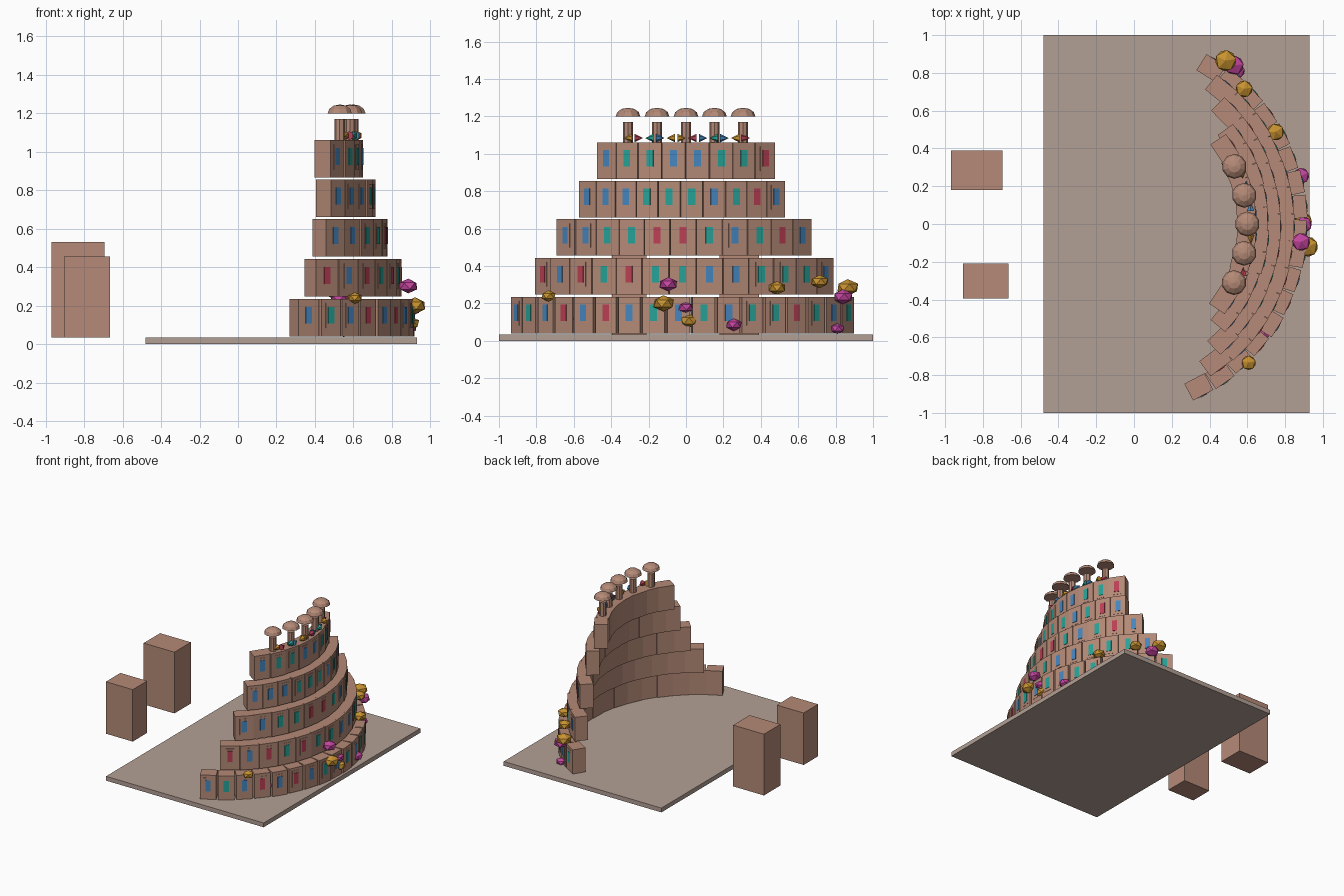
import bpy, bmesh, math, random
from mathutils import Matrix, Vector

if "Cube" in bpy.data.objects:
    bpy.data.objects.remove(bpy.data.objects["Cube"])

random.seed(4)
CX = -0.112  # centre of the curved terraces


def mat(name, r, g, b):
    m = bpy.data.materials.new(name)
    m.diffuse_color = (r, g, b, 1)
    m.use_nodes = True
    m.node_tree.nodes["Principled BSDF"].inputs["Base Color"].default_value = m.diffuse_color
    return m


CLAY = mat("clay", 0.46, 0.255, 0.185)
STONE = mat("pale_stone", 0.45, 0.35, 0.30)
BLUE = mat("blue", 0.06, 0.24, 0.52)
TEAL = mat("teal", 0.02, 0.36, 0.31)
RED = mat("red", 0.50, 0.05, 0.09)
GOLD = mat("gold", 0.58, 0.29, 0.03)
PINK = mat("magenta", 0.56, 0.06, 0.35)


def finish(name, bm, mats):
    me = bpy.data.meshes.new(name)
    bm.to_mesh(me)
    bm.free()
    for m in mats:
        me.materials.append(m)
    ob = bpy.data.objects.new(name, me)
    bpy.context.collection.objects.link(ob)
    return ob


def add_box(bm, frame, centre, size, idx=0):
    m = frame @ Matrix.Translation(centre) @ Matrix.Diagonal((*size, 1))
    geo = bmesh.ops.create_cube(bm, size=1, matrix=m)
    for f in {f for v in geo["verts"] for f in v.link_faces}:
        f.material_index = idx


def box(name, lo, hi, m):
    bm = bmesh.new()
    lo, hi = Vector(lo), Vector(hi)
    add_box(bm, Matrix(), (lo + hi) / 2, hi - lo)
    finish(name, bm, [m])


# Ground slab and the two detached blocks
box("ground_slab", (-0.48, -1, 0), (0.93, 1, 0.035), STONE)
box("tall_block", (-0.97, 0.18, 0.035), (-0.695, 0.39, 0.53), CLAY)
box("short_block", (-0.905, -0.395, 0.035), (-0.665, -0.21, 0.455), CLAY)

# Curved terraces: outer radius, start angle, end angle, room count, base height
ROWS = [(1.030, -65.9, 61.5, 17, 0.040),
        (0.962, -57.4, 55.2, 13, 0.247),
        (0.892, -50.7, 48.7, 11, 0.455),
        (0.827, -44.0, 39.9, 10, 0.660),
        (0.762, -39.0, 38.6, 8, 0.865)]
DEPTH, HEIGHT = 0.10, 0.195
for n, (r, a0, a1, count, z) in enumerate(ROWS, 1):
    walls, panes = bmesh.new(), bmesh.new()
    step = math.radians(a1 - a0) / count
    width = r * step - (0.014 if n == 1 else 0.004)
    for i in range(count):
        ang = math.radians(a0) + (i + 0.5) * step
        frame = Matrix.Translation((CX, 0, z)) @ Matrix.Rotation(ang, 4, 'Z')
        rr = r - 0.003 + random.uniform(-0.004, 0.004)
        add_box(walls, frame, (rr - DEPTH / 2, 0, HEIGHT / 2), (DEPTH, width, HEIGHT))
        # thin surround and coloured pane
        add_box(walls, frame, (rr, 0, 0.108), (0.004, 0.066, 0.13))
        add_box(panes, frame, (rr + 0.002, 0, 0.11), (0.006, 0.038, 0.088),
                random.choice((0, 0, 1, 1, 2)))
    finish(f"terrace_{n}_rooms", walls, [CLAY])
    finish(f"terrace_{n}_windows", panes, [BLUE, TEAL, RED])

# Roof parasols: a post with a faceted dome above it
for i, y in enumerate((-0.31, -0.155, 0, 0.152, 0.305), 1):
    x = CX + math.sqrt(0.712 ** 2 - y * y)
    bm = bmesh.new()
    bmesh.ops.create_cone(bm, cap_ends=True, segments=8, radius1=0.027, radius2=0.027,
                          depth=0.11, matrix=Matrix.Translation((x, y, 1.115)))
    finish(f"roof_post_{i}", bm, [CLAY])
    bm = bmesh.new()
    bmesh.ops.create_uvsphere(bm, u_segments=10, v_segments=6, radius=1)
    geom = bm.verts[:] + bm.edges[:] + bm.faces[:]
    bmesh.ops.bisect_plane(bm, geom=geom, plane_co=(0, 0, 0), plane_no=(0, 0, 1),
                           clear_inner=True, dist=1e-4)
    bmesh.ops.holes_fill(bm, edges=[e for e in bm.edges if e.is_boundary], sides=0)
    bm.transform(Matrix.Translation((x, y, 1.2)) @ Matrix.Diagonal((0.066, 0.066, 0.046, 1)))
    finish(f"roof_dome_{i}", bm, [CLAY])

# Small cones along the roof, pointing alternately left and right
bm = bmesh.new()
for i, c in enumerate((0, 1, 2, 3, 0, 0, 1, 3, 2, 3, 0, 1)):
    y = -0.31 + i * 0.63 / 11
    x = CX + math.sqrt(0.735 ** 2 - y * y)
    m = Matrix.Translation((x, y, 1.084)) @ Matrix.Rotation(math.pi / 2 * (-1) ** i, 4, 'X')
    geo = bmesh.ops.create_cone(bm, cap_ends=True, segments=6, radius1=0.023,
                                radius2=0, depth=0.045, matrix=m)
    for f in {f for v in geo["verts"] for f in v.link_faces}:
        f.material_index = c
finish("roof_cones", bm, [GOLD, RED, TEAL, BLUE])

# Faceted shrubs on the outer face: x, y, z, radius
SHRUBS = {
    "gold": (GOLD, [(0.607, -0.735, 0.24, 0.042), (0.92, -0.12, 0.2, 0.06),
                    (0.895, 0.015, 0.107, 0.052), (0.75, 0.487, 0.283, 0.05),
                    (0.583, 0.715, 0.317, 0.05), (0.485, 0.865, 0.285, 0.062)]),
    "magenta": (PINK, [(0.885, -0.095, 0.302, 0.053), (0.9, -0.003, 0.178, 0.046),
                       (0.885, 0.255, 0.086, 0.047), (0.53, 0.84, 0.235, 0.056),
                       (0.55, 0.81, 0.065, 0.04), (0.69, -0.58, 0.12, 0.033)])}
for name, (m, spots) in SHRUBS.items():
    bm = bmesh.new()
    for x, y, z, r in spots:
        bmesh.ops.create_icosphere(
            bm, subdivisions=1, radius=r,
            matrix=Matrix.Translation((x, y, z)) @ Matrix.Diagonal((1, 1, 0.72, 1))
            @ Matrix.Rotation(random.uniform(0, 3), 4, 'Z'))
    finish(f"{name}_shrubs", bm, [m])
